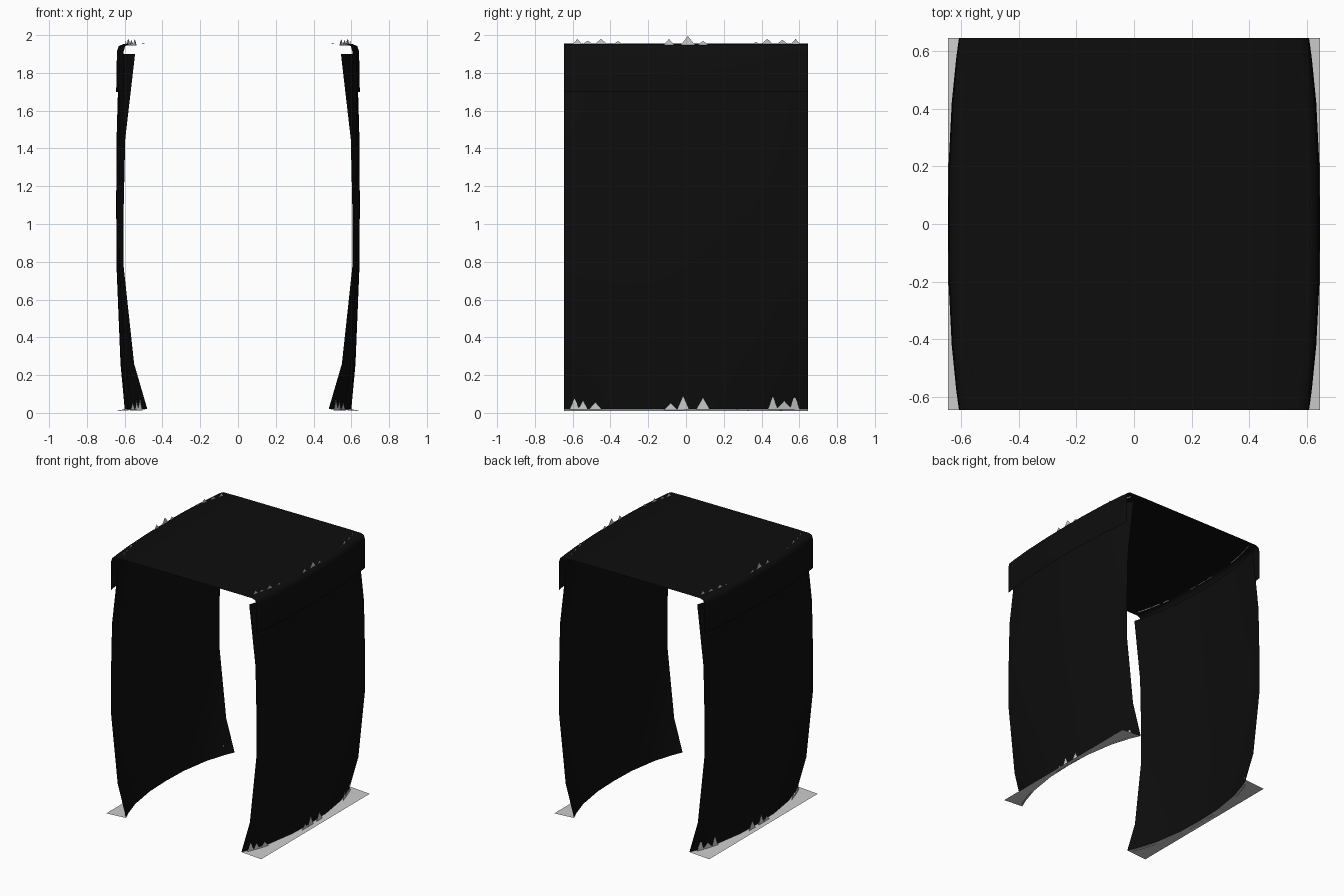
import bpy, bmesh, math

if "Cube" in bpy.data.objects:
    bpy.data.objects.remove(bpy.data.objects["Cube"])

H = 0.645
YS = [-0.645, -0.57, -0.42, -0.2, 0, 0.2, 0.42, 0.57, 0.645]

black = bpy.data.materials.new("black_panel")
black.diffuse_color = (0.004, 0.004, 0.004, 1)
black.use_nodes = True
black.node_tree.nodes["Principled BSDF"].inputs["Base Color"].default_value = black.diffuse_color


def bulge(y):
    # 0 at the open ends, 1 in the middle of the tunnel
    return 1 - (abs(y) / H) ** 2.5


def finish(name, bm, mat=None, smooth=False):
    bmesh.ops.recalc_face_normals(bm, faces=bm.faces)
    me = bpy.data.meshes.new(name)
    bm.to_mesh(me)
    bm.free()
    ob = bpy.data.objects.new(name, me)
    bpy.context.collection.objects.link(ob)
    if mat:
        me.materials.append(mat)
    for p in me.polygons:
        p.use_smooth = smooth
    return ob


def sheet(name, rows, mat=None, smooth=False):
    # Skin a grid of points
    bm = bmesh.new()
    grid = [[bm.verts.new(p) for p in row] for row in rows]
    for a, b in zip(grid, grid[1:]):
        for i in range(len(a) - 1):
            bm.faces.new((a[i], a[i + 1], b[i + 1], b[i]))
    return finish(name, bm, mat, smooth)


def tufts(name, s, inner, rise, z, blades):
    # Upright triangular blades following the bowed edge
    bm = bmesh.new()
    for y, h, w in blades:
        pts = []
        for yy, zz in ((y - w, z), (y + w, z), (y, z + h)):
            yy = max(-H, min(H, yy))
            pts.append(bm.verts.new((s * (inner + rise * bulge(yy)), yy, zz)))
        bm.faces.new(pts)
    return finish(name, bm)


# Wall profile: height, x at the open ends, x in the middle
WALL = [(0.02, 0.48, 0.60), (0.26, 0.55, 0.622), (0.77, 0.605, 0.643),
        (1.1, 0.605, 0.645), (1.45, 0.597, 0.643), (1.9, 0.545, 0.63)]

FOOT = [(-0.59, .065, .03), (-0.545, .055, .03), (-0.48, .045, .04),
        (-0.08, .04, .04), (-0.015, .08, .035), (0.09, .07, .04),
        (0.46, .075, .03), (0.52, .05, .05), (0.575, .08, .03)]
TOP = [(-0.575, .035, .03), (-0.52, .025, .04), (-0.45, .035, .04),
       (-0.36, .025, .03), (-0.09, .035, .03), (0.01, .05, .04),
       (0.09, .025, .03), (0.37, .02, .03), (0.43, .035, .04),
       (0.51, .03, .04), (0.58, .035, .03)]

for side, s in (("left", -1), ("right", 1)):
    # Bowed side wall
    sheet(side + "_wall",
          [[(s * (e + (m - e) * bulge(y)), y, z) for y in YS] for z, e, m in WALL],
          black, True)
    # Flat verge from the wall foot outward
    sheet(side + "_verge",
          [[(s * (0.48 + 0.12 * bulge(y)), y, 0.02) for y in YS],
           [(s * 0.645, y, 0.01) for y in YS]])
    # Grass at the wall foot and along the roof edge
    tufts(side + "_foot_grass", s, 0.495, 0.12, 0.012, FOOT)
    tufts(side + "_roof_grass", s, 0.525, 0.09, 1.945, TOP)

# Roof with rounded, hanging side flaps: x at ends, extra x in middle, height
HALF = [(0.45, 0, 1.955), (0.575, 0.03, 1.953), (0.597, 0.034, 1.942),
        (0.605, 0.036, 1.915), (0.607, 0.038, 1.70)]
PROFILE = [(-1, p) for p in reversed(HALF)] + [(1, p) for p in HALF]
sheet("roof",
      [[(s * (x + d * bulge(y)), y, z) for y in YS] for s, (x, d, z) in PROFILE],
      black, True)
